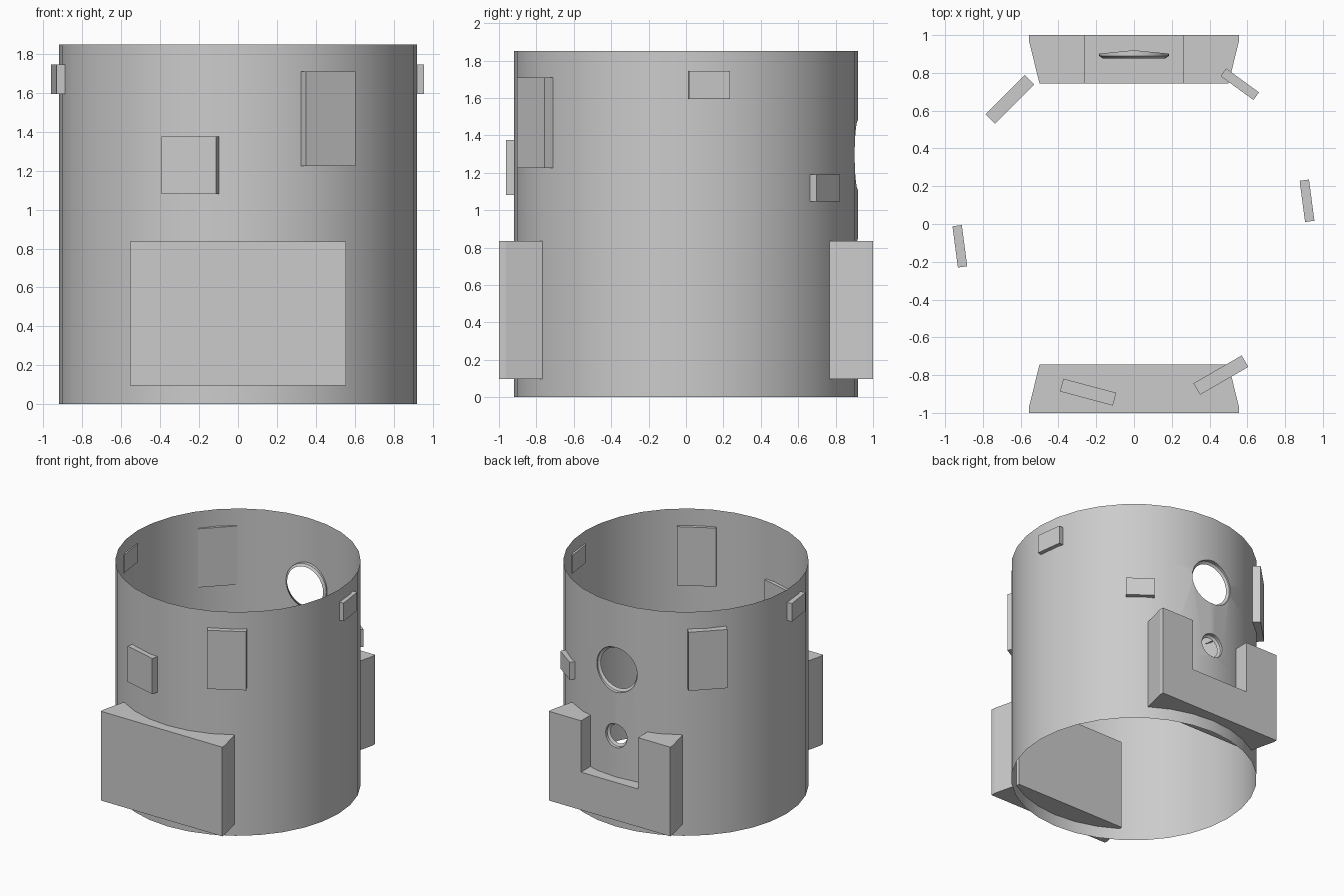
import bpy, bmesh
from math import sin, cos, pi, floor, radians
from mathutils import Matrix

if "Cube" in bpy.data.objects:
    bpy.data.objects.remove(bpy.data.objects["Cube"])

R, H, N = 0.92, 1.85, 32
STEP = 2 * pi / N
FACET = R * sin(STEP)          # x width of the facets next to the back centre line
HOLES = [(1.295, 0.185), (0.75, 0.098)]   # centre height, radius


def finish(bm, name, smooth=False):
    bmesh.ops.recalc_face_normals(bm, faces=bm.faces)
    me = bpy.data.meshes.new(name)
    bm.to_mesh(me)
    bm.free()
    ob = bpy.data.objects.new(name, me)
    bpy.context.collection.objects.link(ob)
    if smooth:
        bpy.ops.object.select_all(action='DESELECT')
        ob.select_set(True)
        bpy.context.view_layer.objects.active = ob
        bpy.ops.object.shade_smooth_by_angle(angle=radians(30))
    return ob


def on_wall(t):
    """x, y on the faceted wall; t counts facets from the back centre line."""
    i = floor(t + 1e-5)
    f = t - i
    a, b = i * STEP, (i + 1) * STEP
    return (R * ((1 - f) * sin(a) + f * sin(b)),
            R * ((1 - f) * cos(a) + f * cos(b)))


def circle(r, n=32):
    return [(r * cos(2 * pi * k / n), r * sin(2 * pi * k / n)) for k in range(n)]


# Wall: flat sheet with two holes, sliced into facets and rolled up
bm = bmesh.new()
half = N // 2
loops = [[(-half, 0), (half, 0), (half, H), (-half, H)]]
loops += [[(x / FACET, zc + z) for x, z in circle(r)] for zc, r in HOLES]
edges = []
for loop in loops:
    vs = [bm.verts.new((t, z, 0)) for t, z in loop]
    edges += [bm.edges.new((vs[k - 1], vs[k])) for k in range(len(vs))]
bmesh.ops.triangle_fill(bm, use_beauty=True, use_dissolve=False,
                        edges=edges, normal=(0, 0, 1))
for i in range(-half + 1, half):
    bmesh.ops.bisect_plane(bm, geom=bm.verts[:] + bm.edges[:] + bm.faces[:],
                           dist=1e-5, plane_co=(i, 0, 0), plane_no=(1, 0, 0))
for v in bm.verts:
    t, z = v.co.x, v.co.y
    x, y = on_wall(t)
    v.co = (x, y, z)
bmesh.ops.remove_doubles(bm, verts=bm.verts, dist=1e-4)
finish(bm, "round_wall", True)

# Lips running inward around the two holes
for name, (zc, r) in zip(("large_hole_lip", "small_hole_lip"), HOLES):
    bm = bmesh.new()
    rings = [[bm.verts.new((x, on_wall(x / FACET)[1], zc + z)) for x, z in circle(r)]]
    for rr, y in ((r, 0.898), (r, 0.89), (r - 0.02, 0.877)):
        rings.append([bm.verts.new((x, y, zc + z)) for x, z in circle(rr)])
    for a, b in zip(rings, rings[1:]):
        for k in range(len(a)):
            bm.faces.new((a[k - 1], a[k], b[k], b[k - 1]))
    finish(bm, name, True)


# Big plates: outline in x/z lofted inward, outer sides tapering
def plate(name, side, outline):
    bm = bmesh.new()
    rings = []
    for y, w in ((1.0, 0.555), (0.965, 0.555), (0.743, 0.5)):
        rings.append([bm.verts.new((w * x if abs(x) == 1 else x, side * y, z))
                      for x, z in outline])
    for a, b in zip(rings, rings[1:]):
        for k in range(len(a)):
            bm.faces.new((a[k - 1], a[k], b[k], b[k - 1]))
    bm.faces.new(rings[0])
    bm.faces.new(rings[-1])
    finish(bm, name)


Z0, Z1, ZN, XN = 0.097, 0.835, 0.41, 0.26
plate("front_plate", -1, [(-1, Z0), (1, Z0), (1, Z1), (-1, Z1)])
plate("back_notched_plate", 1, [(-1, Z0), (1, Z0), (1, Z1), (XN, Z1), (XN, ZN),
                                (-XN, ZN), (-XN, Z1), (-1, Z1)])


# Small panels set into the wall: centre x, y, bottom, top, length, thickness, turn
PANELS = {
    "front_right_panel": (0.46, -0.80, 1.225, 1.71, 0.295, 0.07, 30),
    "back_left_panel": (-0.657, 0.66, 1.225, 1.71, 0.295, 0.07, 45),
    "front_left_panel": (-0.243, -0.89, 1.08, 1.375, 0.29, 0.07, -15),
    "right_panel": (0.916, 0.123, 1.595, 1.745, 0.22, 0.05, 97.5),
    "left_panel": (-0.922, -0.118, 1.595, 1.745, 0.22, 0.05, 97.5),
    "back_right_panel": (0.56, 0.74, 1.045, 1.19, 0.215, 0.05, -36),
}
for name, (x, y, z0, z1, length, thick, turn) in PANELS.items():
    bm = bmesh.new()
    m = (Matrix.Translation((x, y, (z0 + z1) / 2))
         @ Matrix.Rotation(radians(turn), 4, 'Z')
         @ Matrix.Diagonal((length, thick, z1 - z0, 1)))
    bmesh.ops.create_cube(bm, size=1, matrix=m)
    finish(bm, name)
